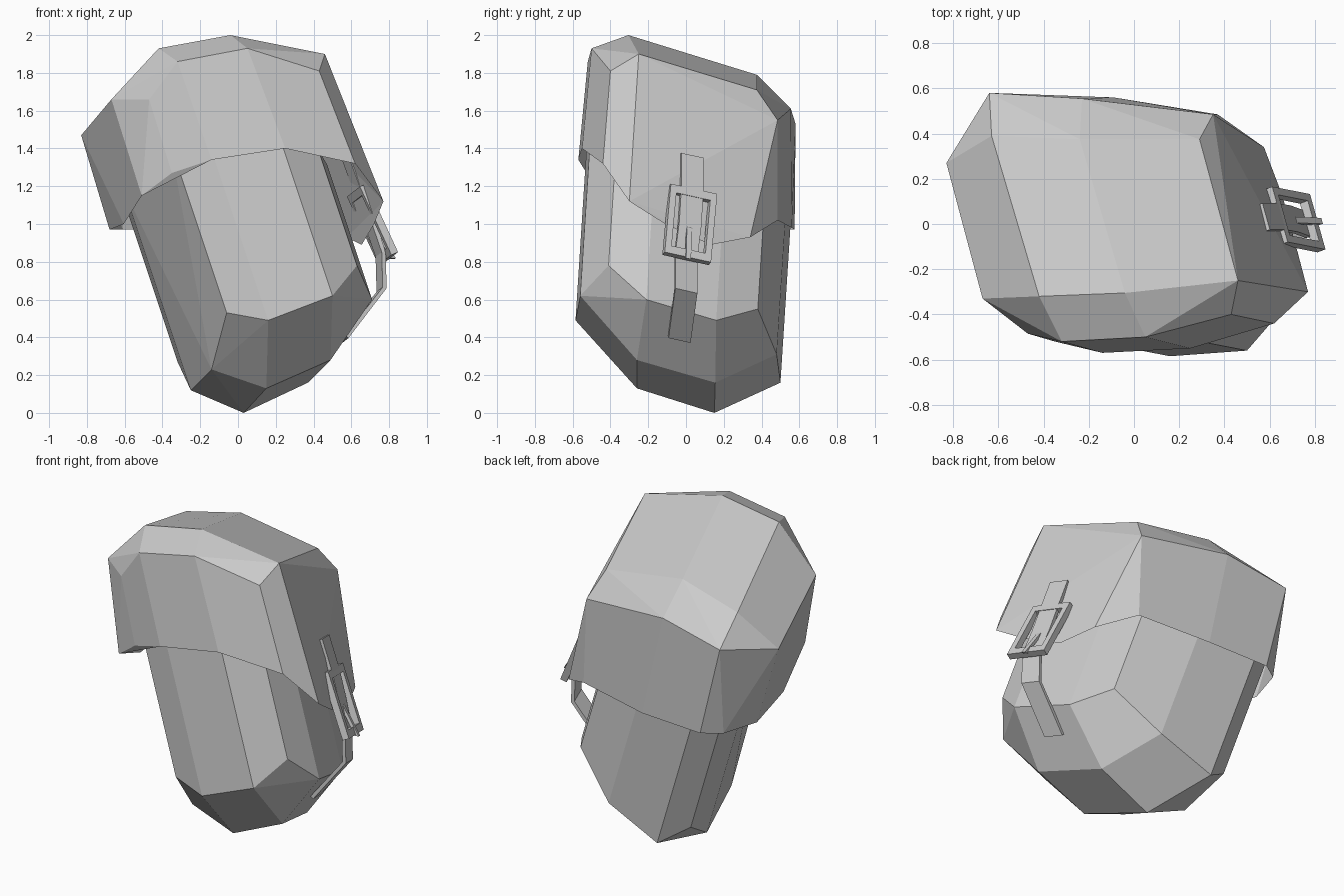
import bpy, bmesh
from mathutils import Vector as V

if "Cube" in bpy.data.objects:
    bpy.data.objects.remove(bpy.data.objects["Cube"])

UP = V((-.26, .05, .78))            # leaning axis of the pouch


def finish(bm, name):
    bmesh.ops.recalc_face_normals(bm, faces=bm.faces)
    me = bpy.data.meshes.new(name)
    bm.to_mesh(me)
    bm.free()
    ob = bpy.data.objects.new(name, me)
    bpy.context.collection.objects.link(ob)
    return ob


def hull(bm, pts):
    vs = [bm.verts.new(p) for p in pts]
    r = bmesh.ops.convex_hull(bm, input=vs)
    junk = {g for g in r["geom_interior"] + r["geom_unused"] if isinstance(g, bmesh.types.BMVert)}
    bmesh.ops.delete(bm, geom=list(junk), context='VERTS')
    bmesh.ops.dissolve_limit(bm, angle_limit=.06, verts=bm.verts, edges=bm.edges)


# pouch body: long edges extruded along the leaning axis, closed by a bottom cap
ring = [(-.06, -.53, .53), (.16, -.585, .49), (.50, -.56, .62), (.63, -.41, .78),
        (.71, -.21, .60), (.61, .16, .49), (.465, .38, .55), (.20, .48, .31),
        (-.15, .50, .16), (-.32, .41, .27), (-.25, .15, .12)]
cap = [(.03, .15, 0), (.37, .155, .16), (.49, -.26, .28), (.15, -.26, .13), (-.14, -.25, .23)]
bm = bmesh.new()
hull(bm, ring + cap + [V(p) + UP * ((1.24 - .36 * p[1] - p[2]) / UP.z) for p in ring])
finish(bm, "pouch_body")

# flap: top panel, shoulder and hem, open underneath
top = [(-.42, -.32, 1.93), (-.04, -.305, 2.0), (.46, -.25, 1.90),
       (.29, .375, 1.71), (-.24, .375, 1.79), (-.63, .39, 1.69)]
shoulder = [(-.67, -.33, 1.66), (-.47, -.485, 1.66), (-.32, -.52, 1.86), (.05, -.50, 1.93),
            (.43, -.40, 1.81), (.35, .485, 1.55), (-.23, .555, 1.61),
            (-.64, .58, 1.53), (-.83, .27, 1.47)]
hem = [(-.605, -.10, 1.0), (-.51, -.45, 1.15), (-.35, -.52, 1.27), (-.14, -.57, 1.34),
       (.25, -.55, 1.40), (.62, -.44, 1.32), (.77, -.30, 1.12), (.72, -.11, 1.0),
       (.655, .13, .89), (.575, .34, .93), (.37, .485, 1.02), (-.09, .56, .98),
       (-.50, .575, .97), (-.61, .50, .97), (-.68, .27, .97)]
bm = bmesh.new()
hull(bm, top + shoulder + hem)
bm.normal_update()
under = [f for f in bm.faces if f.normal.dot(UP.normalized()) < -.45]
bmesh.ops.delete(bm, geom=under, context='FACES')
finish(bm, "flap")

# buckle frame of reference
LAT = V((-.07, .25, -.055)).normalized()
DOWN = V((.17, -.02, -.38)).normalized()
DOWN = (DOWN - LAT * DOWN.dot(LAT)).normalized()
OUT = LAT.cross(-DOWN).normalized()
C = V((.712, .02, .998))


def at(a, d, o):
    return C + LAT * a + DOWN * d + OUT * o


def bar(bm, a0, a1, d0, d1, o0, o1):
    p = [at(a, d, o) for a in (a0, a1) for d in (d0, d1) for o in (o0, o1)]
    sub = [bm.verts.new(q) for q in p]
    bmesh.ops.convex_hull(bm, input=sub)
    bmesh.ops.dissolve_limit(bm, angle_limit=.02, verts=bm.verts, edges=bm.edges)


# buckle: outer frame
bm = bmesh.new()
for s in (-1, 1):
    bar(bm, *sorted((s * .095, s * .13)), -.20, .20, -.02, .02)
    bar(bm, -.13, .13, *sorted((s * .155, s * .20)), -.02, .02)
finish(bm, "buckle_frame")

# buckle prong
bm = bmesh.new()
side = LAT * .014
q = [at(0, -.01, -.02), at(0, .02, .0), at(0, .215, .035), at(0, .205, .012)]
bmesh.ops.convex_hull(bm, input=[bm.verts.new(p + side * s) for p in q for s in (-1, 1)])
finish(bm, "buckle_prong")

# strap: ribbon from flap through the buckle and back onto the body
path = [(.575, .03, 1.36), (.645, .03, 1.17), (.70, .02, 1.0), (.755, .0, .84),
        (.76, .0, .65), (.56, -.035, .39)]
bm = bmesh.new()
rows = [[bm.verts.new(V(p) + LAT * (s * .062)) for s in (-1, 1)] for p in path]
for (a, b), (c, d) in zip(rows, rows[1:]):
    bm.faces.new((a, b, d, c))
strap = finish(bm, "strap")
mod = strap.modifiers.new("thickness", 'SOLIDIFY')
mod.thickness = .022
mod.offset = 0
